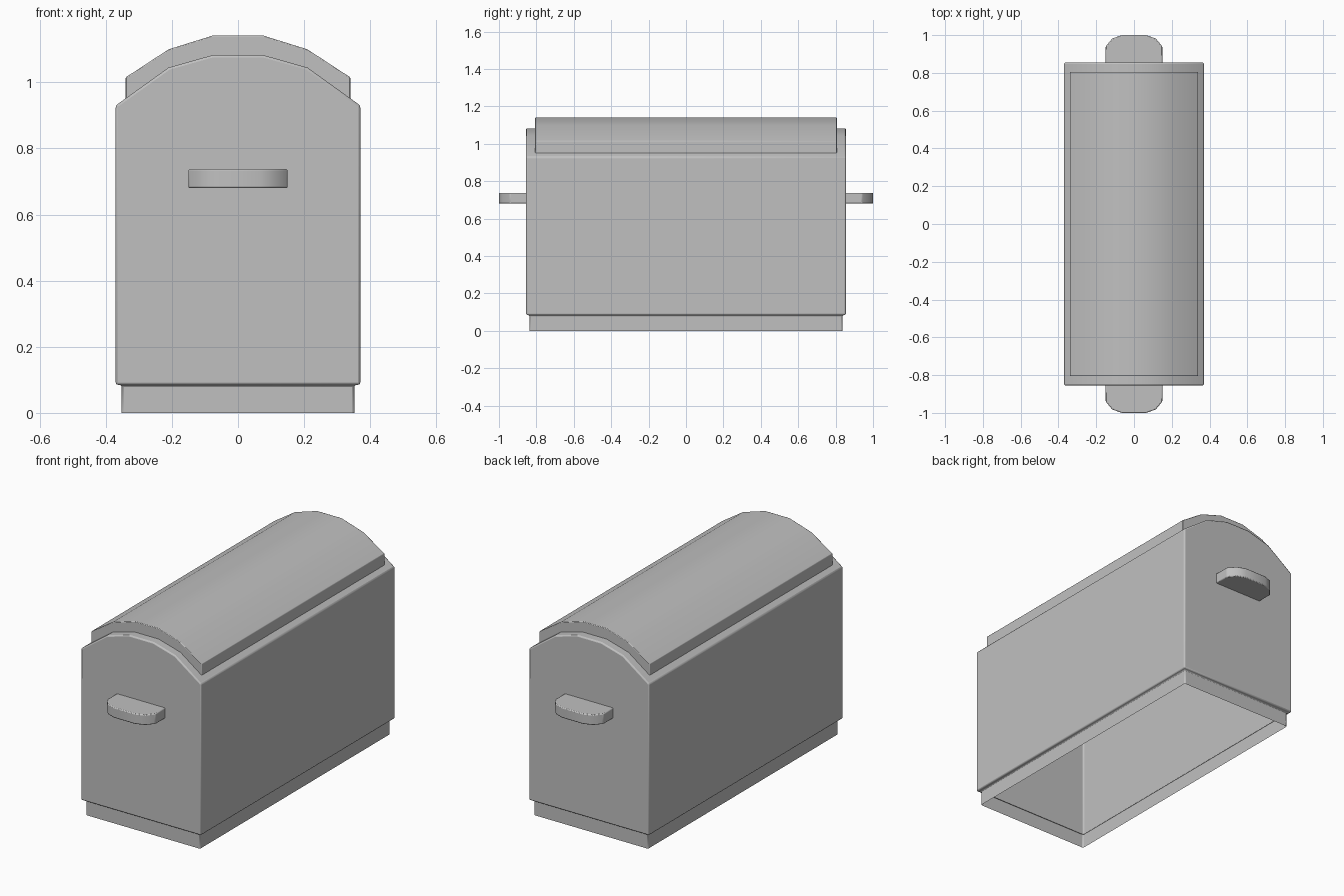
import bpy, bmesh, math
from mathutils import Vector

if "Cube" in bpy.data.objects:
    bpy.data.objects.remove(bpy.data.objects["Cube"])

grey = bpy.data.materials.new("plain_grey")
grey.diffuse_color = (0.53, 0.53, 0.53, 1)
grey.use_nodes = True
grey.node_tree.nodes["Principled BSDF"].inputs["Base Color"].default_value = grey.diffuse_color


def prism(points, axis, low, high):
    """Closed prism: 2D points swept along y (points are x,z) or z (points are x,y)."""
    bm = bmesh.new()
    place = (lambda a, b, t: (a, t, b)) if axis == "y" else (lambda a, b, t: (a, b, t))
    ends = [[bm.verts.new(place(a, b, t)) for a, b in points] for t in (low, high)]
    n = len(points)
    for ring in ends:
        bm.faces.new(ring)
    for i in range(n):
        j = (i + 1) % n
        bm.faces.new((ends[0][i], ends[0][j], ends[1][j], ends[1][i]))
    bmesh.ops.recalc_face_normals(bm, faces=bm.faces)
    return bm


def finish(bm, name, bevel):
    mesh = bpy.data.meshes.new(name)
    bm.to_mesh(mesh)
    bm.free()
    mesh.materials.append(grey)
    obj = bpy.data.objects.new(name, mesh)
    bpy.context.collection.objects.link(obj)
    if bevel:
        mod = obj.modifiers.new("soft_edges", "BEVEL")
        mod.width = bevel
        mod.segments = 2
        mod.limit_method = "ANGLE"
        mod.angle_limit = math.radians(32)
    bpy.ops.object.select_all(action="DESELECT")
    obj.select_set(True)
    bpy.context.view_layer.objects.active = obj
    bpy.ops.object.shade_smooth_by_angle(angle=math.radians(35))
    return obj


def mirrored(half):
    """Right half of an arch, listed from the side to the middle, made whole."""
    return half + [(-x, z) for x, z in reversed(half)]


# Body: arched box, open underneath
body_arch = [(0.37, 0.93), (0.21, 1.045), (0.075, 1.083)]
bm = prism(mirrored([(0.37, 0.085)] + body_arch), "y", -0.855, 0.855)
bottom = [f for f in bm.faces if f.normal.z < -0.9]
# Ledge under the body, then the plinth skirt down to the floor
bmesh.ops.inset_region(bm, faces=bottom, thickness=0.018, use_even_offset=True)
skirt = bmesh.ops.extrude_discrete_faces(bm, faces=bottom)["faces"]
for v in skirt[0].verts:
    v.co.z = 0.0
bmesh.ops.delete(bm, geom=skirt, context="FACES_ONLY")
finish(bm, "body", 0.007)

# Lid: raised arched panel following the body's top
lid_arch = [(0.34, 1.015), (0.21, 1.1), (0.075, 1.142)]
top = mirrored(lid_arch)
under = [(x, z - 0.066) for x, z in reversed(top)]
bm = prism(top + under, "y", -0.806, 0.806)
bmesh.ops.delete(bm, geom=[f for f in bm.faces if f.normal.z < -0.5], context="FACES")
finish(bm, "lid", 0.003)

# Handles: rounded grips on both ends
grip = mirrored([(0.15, 0.85), (0.15, 0.94), (0.115, 0.982), (0.065, 1.0)])
for name, side in (("front_handle", -1), ("back_handle", 1)):
    bm = prism([(x, y * side) for x, y in grip], "z", 0.68, 0.738)
    finish(bm, name, 0.005)
